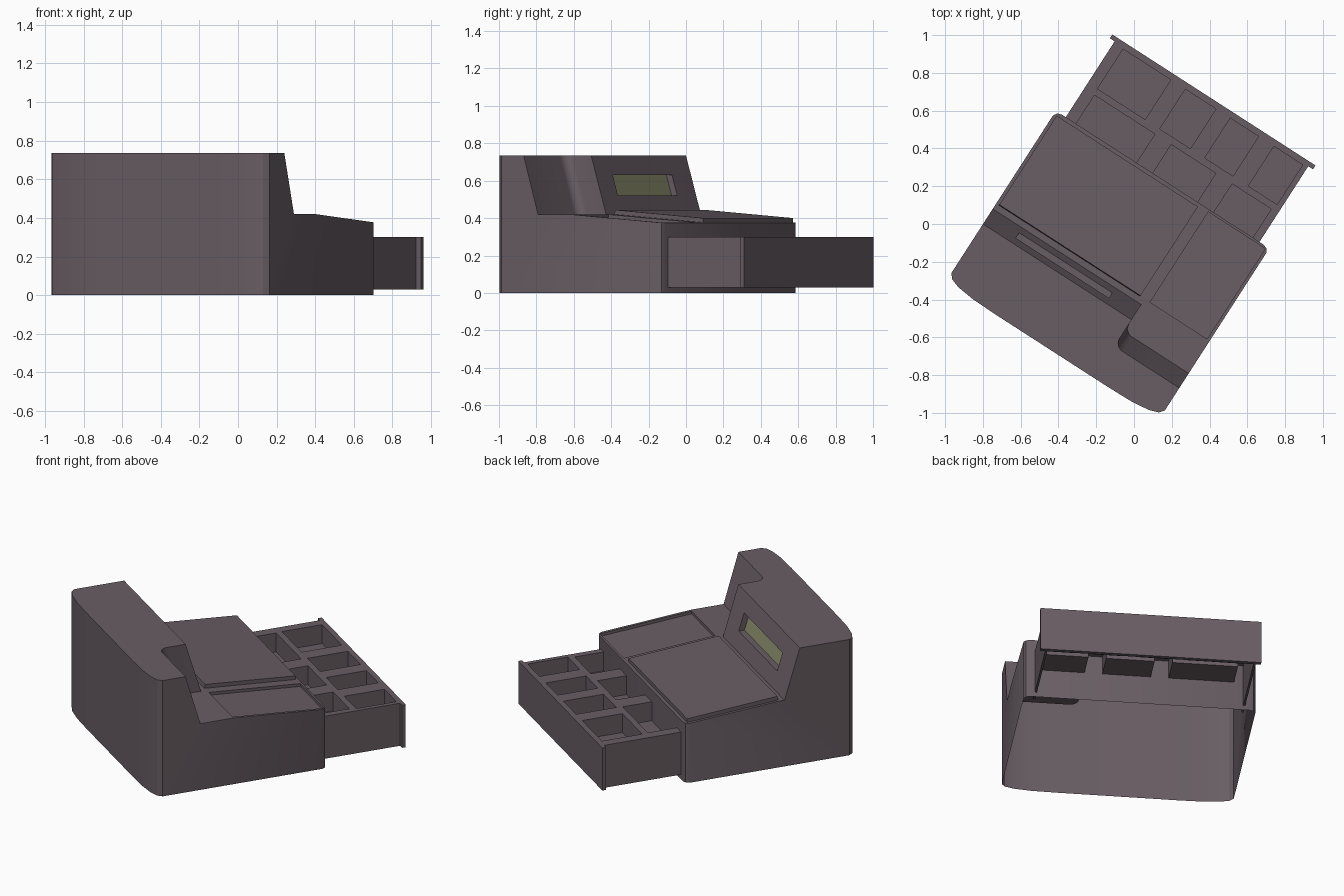
import bpy, bmesh, math
from mathutils import Matrix

if "Cube" in bpy.data.objects:
    bpy.data.objects.remove(bpy.data.objects["Cube"])

ROT = Matrix.Rotation(math.radians(-32.8), 4, 'Z')


def material(name, rgb):
    m = bpy.data.materials.new(name)
    m.diffuse_color = (*rgb, 1)
    m.use_nodes = True
    m.node_tree.nodes["Principled BSDF"].inputs["Base Color"].default_value = m.diffuse_color
    return m


CASE = material("warm_grey", (0.138, 0.110, 0.127))
GREEN = material("display_green", (0.243, 0.247, 0.14))


def loft(name, a, b, mat=CASE):
    """Closed solid between two matching loops."""
    bm = bmesh.new()
    va = [bm.verts.new(p) for p in a]
    vb = [bm.verts.new(p) for p in b]
    n = len(a)
    bm.faces.new(va)
    bm.faces.new(vb)
    for i in range(n):
        j = (i + 1) % n
        bm.faces.new((va[i], va[j], vb[j], vb[i]))
    bmesh.ops.recalc_face_normals(bm, faces=bm.faces)
    me = bpy.data.meshes.new(name)
    bm.to_mesh(me)
    bm.free()
    me.materials.append(mat)
    ob = bpy.data.objects.new(name, me)
    bpy.context.collection.objects.link(ob)
    return ob


def profile(name, pts, x0, x1, mat=CASE):
    """Side profile of (y, z) points extruded across x."""
    return loft(name, [(x0, y, z) for y, z in pts], [(x1, y, z) for y, z in pts], mat)


def box(name, x0, x1, y0, y1, z0, z1, mat=CASE):
    return profile(name, [(y0, z0), (y1, z0), (y1, z1), (y0, z1)], x0, x1, mat)


def cut(ob, cutter):
    mod = ob.modifiers.new("cut", 'BOOLEAN')
    mod.operation = 'DIFFERENCE'
    mod.solver = 'EXACT'
    mod.object = cutter
    dg = bpy.context.evaluated_depsgraph_get()
    me = bpy.data.meshes.new_from_object(ob.evaluated_get(dg))
    ob.modifiers.clear()
    ob.data = me
    bpy.data.objects.remove(cutter)


def remove_faces(ob, rule):
    bm = bmesh.new()
    bm.from_mesh(ob.data)
    bmesh.ops.delete(bm, geom=[f for f in bm.faces if rule(f)], context='FACES')
    bm.to_mesh(ob.data)
    bm.free()


# Case: rounded plan outline, mirrored
half = [(0.35, -0.80), (0.50, -0.797), (0.60, -0.785), (0.65, -0.768), (0.672, -0.742),
        (0.672, 0.25), (0.66, 0.271), (0.635, 0.28)]
plan = half + [(-x, y) for x, y in reversed(half)]
case = loft("register_case", [(x, y, 0) for x, y in plan], [(x, y, 0.735) for x, y in plan])

# Lower deck with slanted display wall
cut(case, profile("deck_cutter", [(-0.338, 0.42), (-0.305, 0.42), (0.28, 0.375),
                                  (0.5, 0.358), (0.5, 0.9), (-0.483, 0.9)], -1, 1))
# Printer notch with rounded inner corner
r, cx, cy = 0.05, 0.264 + 0.05, -0.508 + 0.05
arc = [(cx - r * math.cos(t), cy - r * math.sin(t))
       for t in (math.radians(15 * i) for i in range(7))]
notch = arc + [(1, -0.508), (1, -0.31), (0.264, -0.31)]
cut(case, loft("notch_cutter", [(x, y, 0.42) for x, y in notch],
               [(x, y - 0.14, 0.9) for x, y in notch]))
# Shallow recess in the right deck
cut(case, profile("tray_cutter", [(-0.302, 0.402), (0.267, 0.358), (0.267, 0.5),
                                  (-0.302, 0.5)], 0.296, 0.655))


def wall(z):
    return -0.338 - 0.302 * (z - 0.42)


# Display window
cut(case, profile("window_cutter", [(wall(0.52) - 0.04, 0.52), (wall(0.52) + 0.05, 0.52),
                                    (wall(0.63) + 0.05, 0.63), (wall(0.63) - 0.04, 0.63)],
                  -0.485, 0.10))
profile("display_screen", [(wall(0.52) - 0.041, 0.52), (wall(0.52) - 0.036, 0.52),
                           (wall(0.63) - 0.036, 0.63), (wall(0.63) - 0.041, 0.63)],
        -0.485, 0.10, GREEN)
# Open underside
remove_faces(case, lambda f: f.normal.z < -0.9 and f.calc_center_median().z < 0.01)

# Raised lid on the left deck
profile("keyboard_lid", [(-0.305, 0.415), (0.26, 0.372), (0.26, 0.40), (-0.30, 0.444)],
        -0.655, 0.235)

# Cash drawer: front panel, sides, top sheet with hanging bins
box("drawer_front", -0.64, 0.64, 0.757, 0.781, 0.03, 0.30)
for side, s in (("left", -1), ("right", 1)):
    box("drawer_side_" + side, s * 0.598, s * 0.61, 0.20, 0.757, 0.03, 0.30)
top = box("drawer_top", -0.598, 0.598, 0.20, 0.757, 0.292, 0.30)
rows = [((0.497, 0.747), [(-0.55, -0.25), (-0.158, 0.035), (0.125, 0.303), (0.40, 0.581)]),
        ((0.225, 0.46), [(-0.545, -0.165), (-0.062, 0.219), (0.322, 0.568)])]
for r_i, ((y0, y1), spans) in enumerate(rows):
    for c_i, (x0, x1) in enumerate(spans):
        cut(top, box("bin_cutter", x0, x1, y0, y1, 0.2, 0.4))
        b = box(f"coin_bin_{r_i}_{c_i}", x0, x1, y0, y1, 0.18, 0.298)
        remove_faces(b, lambda f: f.normal.z > 0.9)
        # bins are seen from inside
        b.data.flip_normals()

# Turn the whole register and smooth the rounded corners
for ob in bpy.data.objects:
    ob.data.transform(ROT)
    ob.select_set(ob is case)
bpy.context.view_layer.objects.active = case
bpy.ops.object.shade_smooth_by_angle(angle=math.radians(30))
